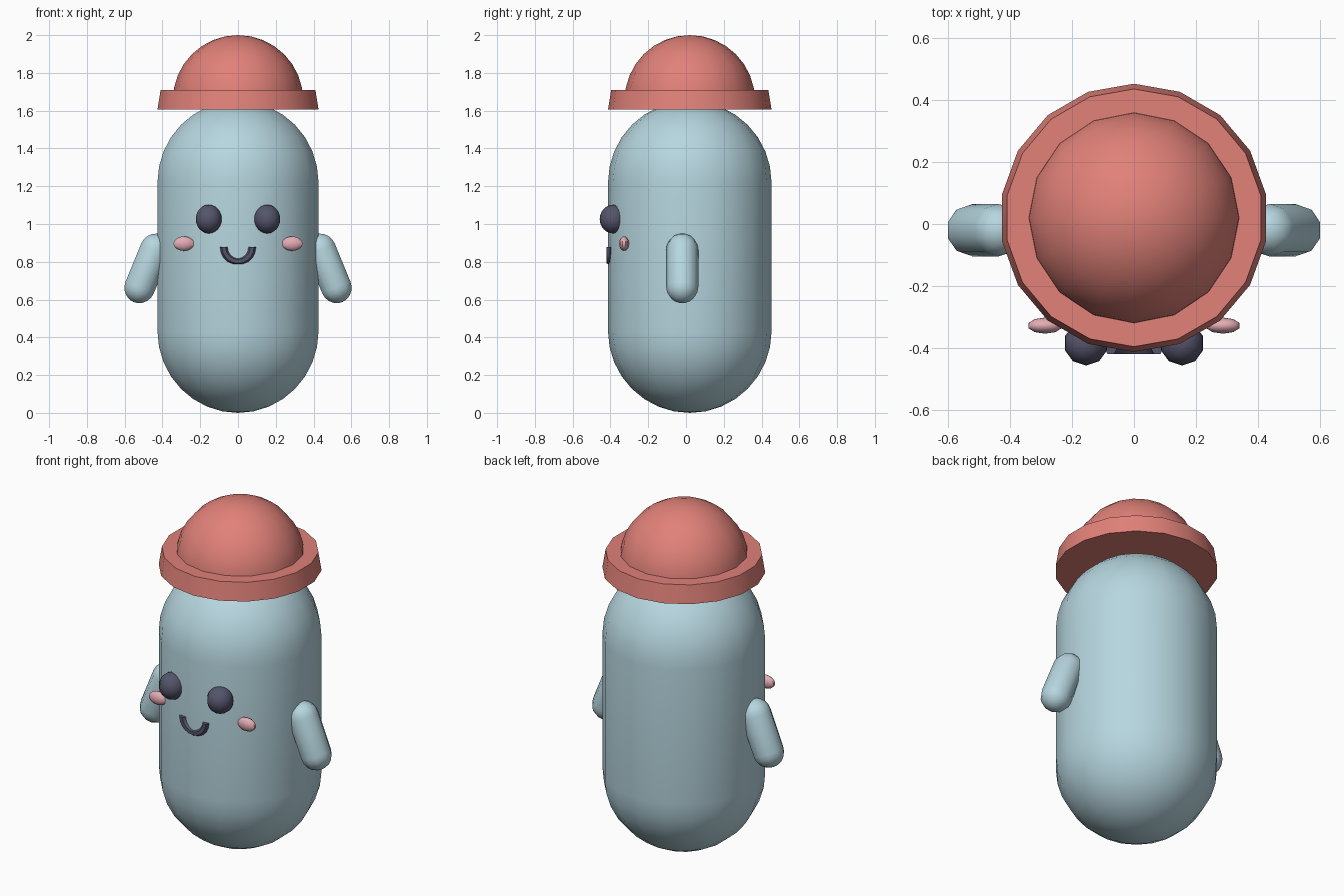
import bpy
import bmesh
from math import sin, cos, pi, radians
from mathutils import Matrix, Vector

cube = bpy.data.objects.get("Cube")
if cube:
    bpy.data.objects.remove(cube, do_unlink=True)


def material(name, rgb):
    mat = bpy.data.materials.new(name)
    mat.use_nodes = True
    mat.diffuse_color = (*rgb, 1)
    mat.node_tree.nodes["Principled BSDF"].inputs["Base Color"].default_value = (*rgb, 1)
    return mat


BLUE = material("pale_blue", (0.47, 0.67, 0.74))
RED = material("coral_red", (0.75, 0.22, 0.19))
DARK = material("dark_slate", (0.09, 0.09, 0.15))
PINK = material("blush_pink", (0.78, 0.41, 0.46))


def finish(name, bm, mat, location=(0, 0, 0), tilt=0):
    """Turn a bmesh into a shaded object."""
    bmesh.ops.remove_doubles(bm, verts=bm.verts, dist=0.0001)
    bmesh.ops.recalc_face_normals(bm, faces=bm.faces)
    mesh = bpy.data.meshes.new(name)
    bm.to_mesh(mesh)
    bm.free()
    mesh.materials.append(mat)
    obj = bpy.data.objects.new(name, mesh)
    bpy.context.collection.objects.link(obj)
    obj.location = location
    obj.rotation_euler.y = tilt
    bpy.ops.object.select_all(action="DESELECT")
    obj.select_set(True)
    bpy.context.view_layer.objects.active = obj
    bpy.ops.object.shade_smooth_by_angle(angle=radians(50))
    return obj


def lathe(name, profile, sides, mat, location, tilt=0):
    """Spin (radius, height) points about z, starting at the front."""
    bm = bmesh.new()
    verts = [bm.verts.new((0, -r, z)) for r, z in profile]
    edges = [bm.edges.new(pair) for pair in zip(verts, verts[1:])]
    bmesh.ops.spin(bm, geom=verts + edges, cent=(0, 0, 0), axis=(0, 0, 1),
                   angle=2 * pi, steps=sides)
    return finish(name, bm, mat, location, tilt)


def arc(radius, start, end, steps, height=0):
    angles = [start + (end - start) * i / steps for i in range(steps + 1)]
    return [(radius * cos(a), height + radius * sin(a)) for a in angles]


def capsule(radius, half, steps):
    return arc(radius, -pi / 2, 0, steps, -half) + arc(radius, 0, pi / 2, steps, half)


def ellipsoid(name, size, mat, location):
    bm = bmesh.new()
    bmesh.ops.create_uvsphere(bm, u_segments=10, v_segments=12, radius=1,
                              matrix=Matrix.Diagonal((*size, 1)))
    return finish(name, bm, mat, location)


# Body
AXIS_Y = 0.02
lathe("body", capsule(0.433, 0.393, 8), 18, BLUE, (0, AXIS_Y, 0.826))

# Hat: closed tapered brim and a round crown
lathe("hat_brim", [(0, 0), (0.433, 0), (0.416, 0.105), (0, 0.105)], 18, RED,
      (0, AXIS_Y, 1.605))
lathe("hat_crown", [(0, 0)] + arc(0.345, 0, pi / 2, 8), 16, RED, (0, AXIS_Y, 1.655))

# Arms, eyes and cheeks in mirrored pairs
for side, s in (("left", 1), ("right", -1)):
    lathe(side + "_arm", capsule(0.085, 0.108, 5), 10, BLUE,
          (s * 0.479, -0.02, 0.765), -s * 0.39)
    ellipsoid(side + "_eye", (0.072, 0.072, 0.076), DARK, (s * 0.155, -0.385, 1.026))
    ellipsoid(side + "_cheek", (0.057, 0.026, 0.038), PINK, (s * 0.287, -0.328, 0.896))

# Smile: a six-sided tube swept through a lower half circle
bm = bmesh.new()
ring = [bm.verts.new((0.075 + x, y, 0)) for x, y in arc(0.02, 0, 2 * pi, 6)[:-1]]
start = bm.faces.new(ring)
end = start.copy()
bmesh.ops.spin(bm, geom=[end], cent=(0, 0, 0), axis=(0, 1, 0), angle=pi, steps=10)
smile = finish("smile", bm, DARK, (0, -0.403, 0.877))
